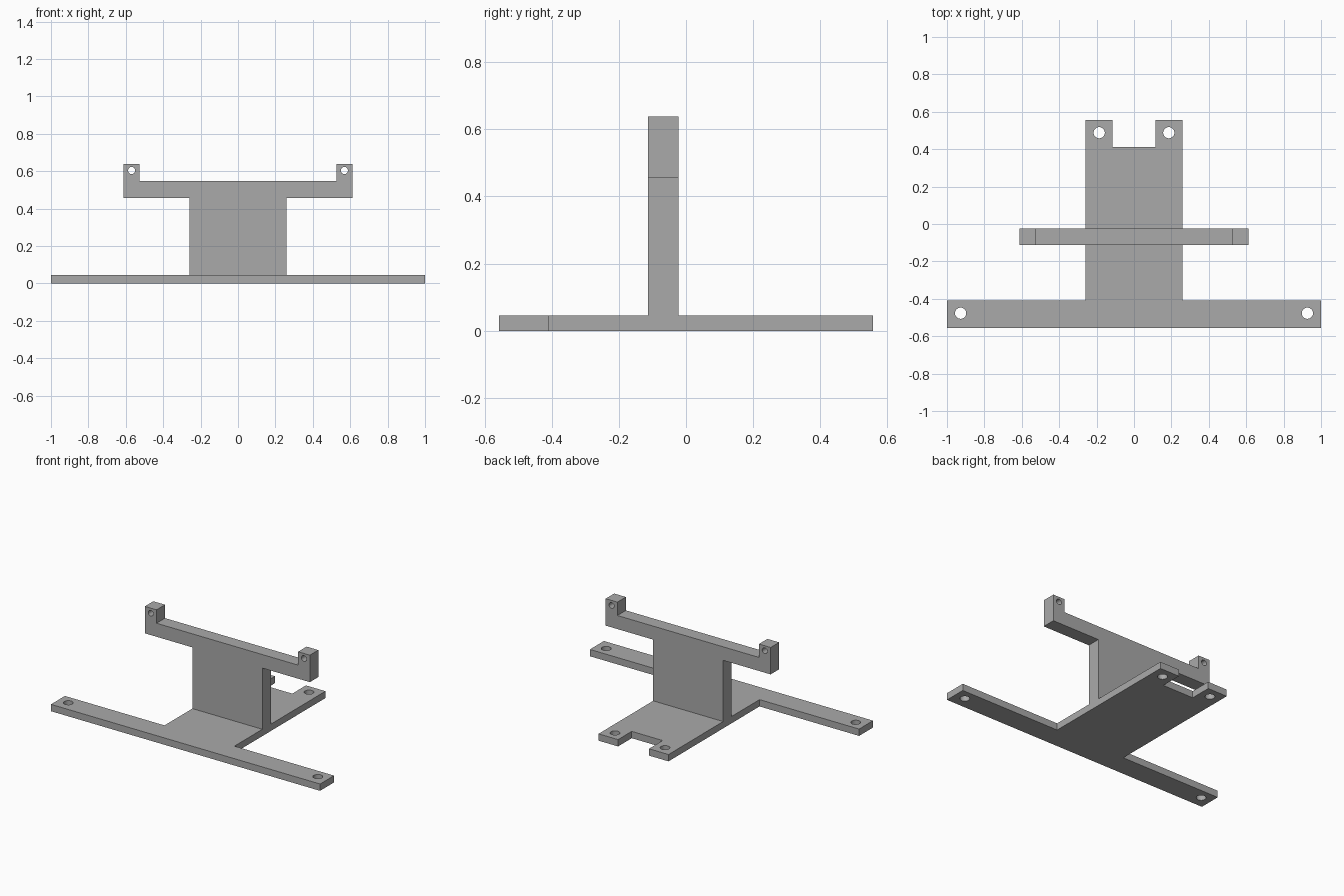
import bpy, bmesh, math
from mathutils import Matrix

cube = bpy.data.objects.get("Cube")
if cube:
    bpy.data.objects.remove(cube, do_unlink=True)

GREY = (0.4, 0.4, 0.4)
mat = bpy.data.materials.new("plain grey")
mat.use_nodes = True
mat.diffuse_color = (*GREY, 1)
mat.node_tree.nodes["Principled BSDF"].inputs["Base Color"].default_value = (*GREY, 1)


def circle(x, y, r, sides=32):
    return [(x + r * math.cos(2 * math.pi * i / sides),
             y + r * math.sin(2 * math.pi * i / sides)) for i in range(sides)]


def plate(name, half_outline, half_holes, thickness, matrix):
    """Mirror a half outline and its holes in x, then extrude to a solid plate."""
    outline = half_outline + [(-x, y) for x, y in reversed(half_outline)]
    holes = [circle(s * x, y, r) for x, y, r in half_holes for s in (1, -1)]
    curve = bpy.data.curves.new(name + "_profile", "CURVE")
    curve.dimensions = "2D"
    curve.fill_mode = "BOTH"
    curve.extrude = thickness / 2
    for loop in [outline] + holes:
        spline = curve.splines.new("POLY")
        spline.points.add(len(loop) - 1)
        for point, (x, y) in zip(spline.points, loop):
            point.co = (x, y, 0, 1)
        spline.use_cyclic_u = True
    helper = bpy.data.objects.new(name + "_profile", curve)
    bpy.context.collection.objects.link(helper)
    bpy.context.view_layer.update()
    deps = bpy.context.evaluated_depsgraph_get()
    mesh = bpy.data.meshes.new_from_object(helper.evaluated_get(deps))
    bpy.data.objects.remove(helper, do_unlink=True)
    bpy.data.curves.remove(curve)

    # Weld the caps to the walls and place the plate
    bm = bmesh.new()
    bm.from_mesh(mesh)
    bmesh.ops.remove_doubles(bm, verts=bm.verts, dist=1e-5)
    bmesh.ops.recalc_face_normals(bm, faces=bm.faces)
    bm.transform(matrix)
    for face in bm.faces:
        face.smooth = False
        face.material_index = 0
    bm.to_mesh(mesh)
    bm.free()
    mesh.name = name
    mesh.materials.clear()
    mesh.materials.append(mat)
    obj = bpy.data.objects.new(name, mesh)
    bpy.context.collection.objects.link(obj)
    return obj


BASE = 0.046

# Flat base: wide front bar, central plate and two notched rear tabs
plate("base_plate",
      [(1, -0.557), (1, -0.409), (0.26, -0.409), (0.26, 0.557),
       (0.115, 0.557), (0.115, 0.412)],
      [(0.927, -0.477, 0.03), (0.186, 0.488, 0.03)],
      BASE, Matrix.Translation((0, 0, BASE / 2)))

# Upright: central web, cross arm and two raised end lugs
plate("upright_bracket",
      [(0.26, BASE), (0.26, 0.457), (0.613, 0.457), (0.613, 0.638),
       (0.526, 0.638), (0.526, 0.548)],
      [(0.569, 0.604, 0.019)],
      0.09, Matrix.Translation((0, -0.068, 0)) @ Matrix.Rotation(math.pi / 2, 4, "X"))
